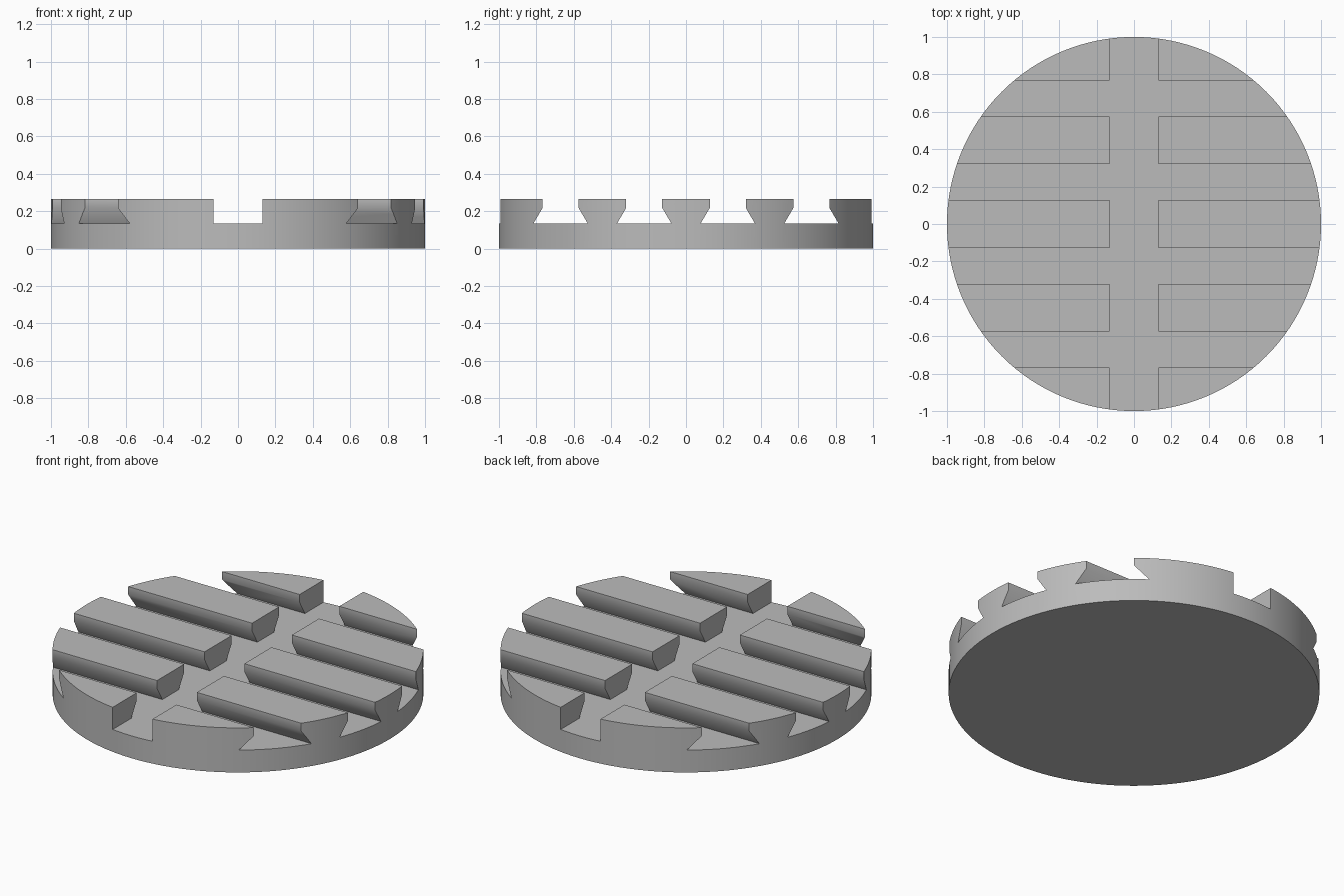
import bpy
import bmesh
import math

if "Cube" in bpy.data.objects:
    bpy.data.objects.remove(bpy.data.objects["Cube"], do_unlink=True)

HEIGHT, FLOOR, LIP = 0.265, 0.133, 0.218
ABOVE = 0.4             # cutters overshoot the top face
PITCH = 0.447           # spacing of the dovetail slots
MOUTH, ROOT = 0.096, 0.146
CHANNEL = 0.131

grey = bpy.data.materials.new("plain grey")
grey.use_nodes = True
colour = (0.5, 0.5, 0.5, 1)
grey.diffuse_color = colour
grey.node_tree.nodes["Principled BSDF"].inputs["Base Color"].default_value = colour


def add_object(name, bm):
    bmesh.ops.recalc_face_normals(bm, faces=bm.faces)
    mesh = bpy.data.meshes.new(name)
    bm.to_mesh(mesh)
    bm.free()
    mesh.materials.append(grey)
    obj = bpy.data.objects.new(name, mesh)
    bpy.context.collection.objects.link(obj)
    return obj


def add_prism(bm, start, step):
    face = bm.faces.new([bm.verts.new(p) for p in start])
    extruded = bmesh.ops.extrude_face_region(bm, geom=[face])["geom"]
    verts = [v for v in extruded if isinstance(v, bmesh.types.BMVert)]
    bmesh.ops.translate(bm, verts=verts, vec=step)


# Round plate
bm = bmesh.new()
bmesh.ops.create_cone(bm, cap_ends=True, segments=128, radius1=1, radius2=1, depth=HEIGHT)
bmesh.ops.translate(bm, verts=bm.verts, vec=(0, 0, HEIGHT / 2))
plate = add_object("slotted_disc", bm)

# Straight channel running front to back
bm = bmesh.new()
add_prism(bm, [(x, -1.2, z) for x, z in ((-CHANNEL, FLOOR), (CHANNEL, FLOOR),
                                        (CHANNEL, ABOVE), (-CHANNEL, ABOVE))], (0, 2.4, 0))
channel = add_object("channel_cutter", bm)

# Four dovetail slots running side to side
half = [(ROOT, FLOOR), (MOUTH, LIP), (MOUTH, ABOVE)]
profile = half + [(-y, z) for y, z in reversed(half)]
bm = bmesh.new()
for i in range(4):
    centre = (i - 1.5) * PITCH
    add_prism(bm, [(-1.2, centre + y, z) for y, z in profile], (2.4, 0, 0))
slots = add_object("dovetail_cutter", bm)

# Cut, then discard the cutters
bpy.ops.object.select_all(action="DESELECT")
bpy.context.view_layer.objects.active = plate
plate.select_set(True)
for cutter in (channel, slots):
    cutter.hide_render = True
    mod = plate.modifiers.new("cut", "BOOLEAN")
    mod.operation = "DIFFERENCE"
    mod.solver = "EXACT"
    mod.object = cutter
    bpy.ops.object.modifier_apply(modifier=mod.name)
    bpy.data.objects.remove(cutter, do_unlink=True)

bpy.ops.object.shade_smooth_by_angle(angle=math.radians(35))
